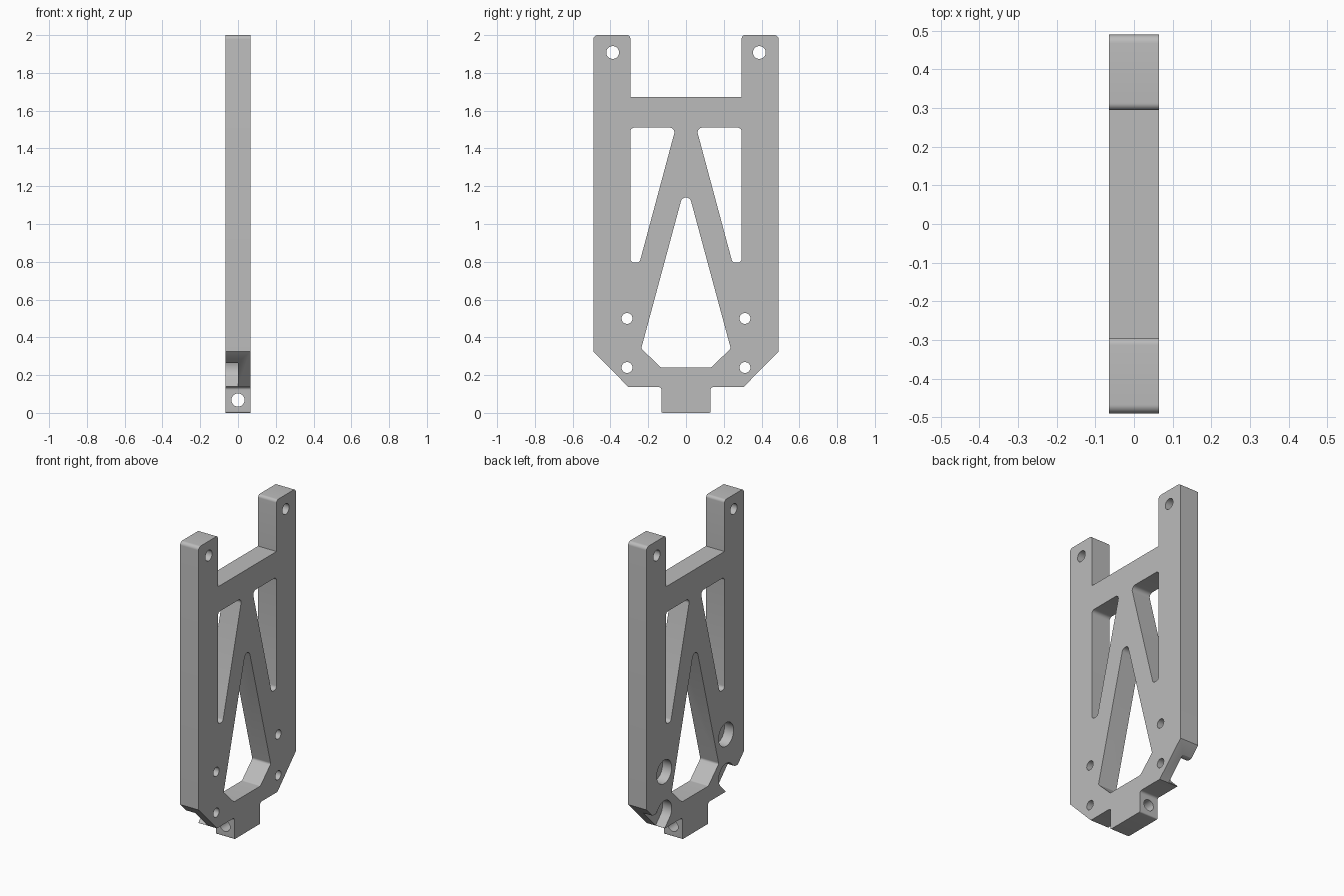
import bpy, bmesh
from math import sin, cos, tan, pi
from mathutils import Vector

cube = bpy.data.objects.get("Cube")
if cube:
    bpy.data.objects.remove(cube, do_unlink=True)

HALF = 0.065          # half the plate thickness
ARC_STEPS = 8


def rounded(corners):
    """Closed outline from (y, z, radius) corners."""
    out = []
    for i, (y, z, r) in enumerate(corners):
        p = Vector((y, z))
        if r == 0:
            out.append(p)
            continue
        a = (Vector(corners[i - 1][:2]) - p).normalized()
        b = (Vector(corners[(i + 1) % len(corners)][:2]) - p).normalized()
        half = a.angle(b) / 2
        centre = p + (a + b).normalized() * r / sin(half)
        start = p + a * r / tan(half) - centre
        end = p + b * r / tan(half) - centre
        w = pi - 2 * half
        for k in range(ARC_STEPS + 1):
            t = k / ARC_STEPS
            out.append(centre + (start * sin((1 - t) * w) + end * sin(t * w)) / sin(w))
    return out


def circle(y, z, r, n=32):
    return [Vector((y + r * cos(2 * pi * k / n), z + r * sin(2 * pi * k / n))) for k in range(n)]


def flip(points):
    return [Vector((-p.x, p.y)) for p in points]


def symmetric(corners):
    """Mirror half an outline (y > 0, in order) to the other side."""
    return corners + [(-y, z, r) for y, z, r in reversed(corners) if y != 0]


def prism(name, outline, lo, hi, along_y=False):
    """Extrude an outline along x (or along y)."""
    def place(p, d):
        return (p.x, d, p.y) if along_y else (d, p.x, p.y)
    bm = bmesh.new()
    rings = [[bm.verts.new(place(p, d)) for p in outline] for d in (lo, hi)]
    n = len(outline)
    for ring in rings:
        bm.faces.new(ring)
    for i in range(n):
        j = (i + 1) % n
        bm.faces.new((rings[0][i], rings[0][j], rings[1][j], rings[1][i]))
    bmesh.ops.recalc_face_normals(bm, faces=bm.faces)
    mesh = bpy.data.meshes.new(name)
    bm.to_mesh(mesh)
    bm.free()
    obj = bpy.data.objects.new(name, mesh)
    bpy.context.collection.objects.link(obj)
    return obj


# Plate outline: tab, chamfered base, two legs and the notch between them
plate = prism("bracket_plate", rounded(symmetric([
    (0.13, 0, 0.008), (0.13, 0.137, 0.015), (0.305, 0.137, 0), (0.49, 0.325, 0),
    (0.49, 2, 0.022), (0.295, 2, 0.018), (0.295, 1.673, 0)])), -HALF, HALF)

cutters = []


def cut(name, outline, lo=-0.1, hi=0.1, both=False, along_y=False):
    for pts in ([outline, flip(outline)] if both else [outline]):
        cutters.append(prism(name, pts, lo, hi, along_y))


# Truss windows
cut("side_window", rounded([(0.295, 1.51, 0.022), (0.054, 1.51, 0.025),
                            (0.246, 0.795, 0.022), (0.295, 0.795, 0.022)]), both=True)
cut("centre_window", rounded(symmetric([(0.133, 0.24, 0.015), (0.237, 0.341, 0.015),
                                        (0, 1.22, 0.028)])))

# Counterbores on one face; the lower pair opens diagonally through the chamfer
BORE, EDGE, LIP = 0.075, 0.068, 0.05
cut("upper_counterbore", circle(0.312, 0.5, BORE), hi=0, both=True)
slot = rounded([(-BORE, -BORE, BORE * 0.99), (0.15, -BORE, 0), (0.15, BORE + 0.06, 0),
                (EDGE + 0.004, BORE + 0.06, 0), (EDGE, BORE, LIP), (-BORE, BORE, BORE * 0.99)])
s = 0.5 ** 0.5
cut("lower_counterbore", [Vector((0.312 + s * (p.x + p.y), 0.24 + s * (p.y - p.x))) for p in slot],
    hi=0, both=True)

# Screw holes and the cross hole through the tab
for z in (0.24, 0.5):
    cut("screw_hole", circle(0.312, z, 0.029), both=True)
cut("leg_hole", circle(0.388, 1.908, 0.034), both=True)
cut("tab_hole", circle(0, 0.068, 0.035), lo=-0.2, hi=0.2, along_y=True)

# Apply the cuts
for c in cutters:
    c.hide_render = True
    mod = plate.modifiers.new(c.name, "BOOLEAN")
    mod.operation = "DIFFERENCE"
    mod.solver = "EXACT"
    mod.object = c
bpy.context.view_layer.update()
result = bpy.data.meshes.new_from_object(plate.evaluated_get(bpy.context.evaluated_depsgraph_get()))
plate.modifiers.clear()
plate.data = result
for c in cutters:
    bpy.data.objects.remove(c, do_unlink=True)

# Grey metal
metal = bpy.data.materials.new("grey_metal")
metal.use_nodes = True
grey = (0.5, 0.5, 0.5, 1)
metal.diffuse_color = grey
metal.node_tree.nodes["Principled BSDF"].inputs["Base Color"].default_value = grey
plate.data.materials.clear()
plate.data.materials.append(metal)

# Smooth fillets and holes, crisp edges
bpy.ops.object.select_all(action="DESELECT")
plate.select_set(True)
bpy.context.view_layer.objects.active = plate
bpy.ops.object.shade_smooth_by_angle(angle=pi / 6)
